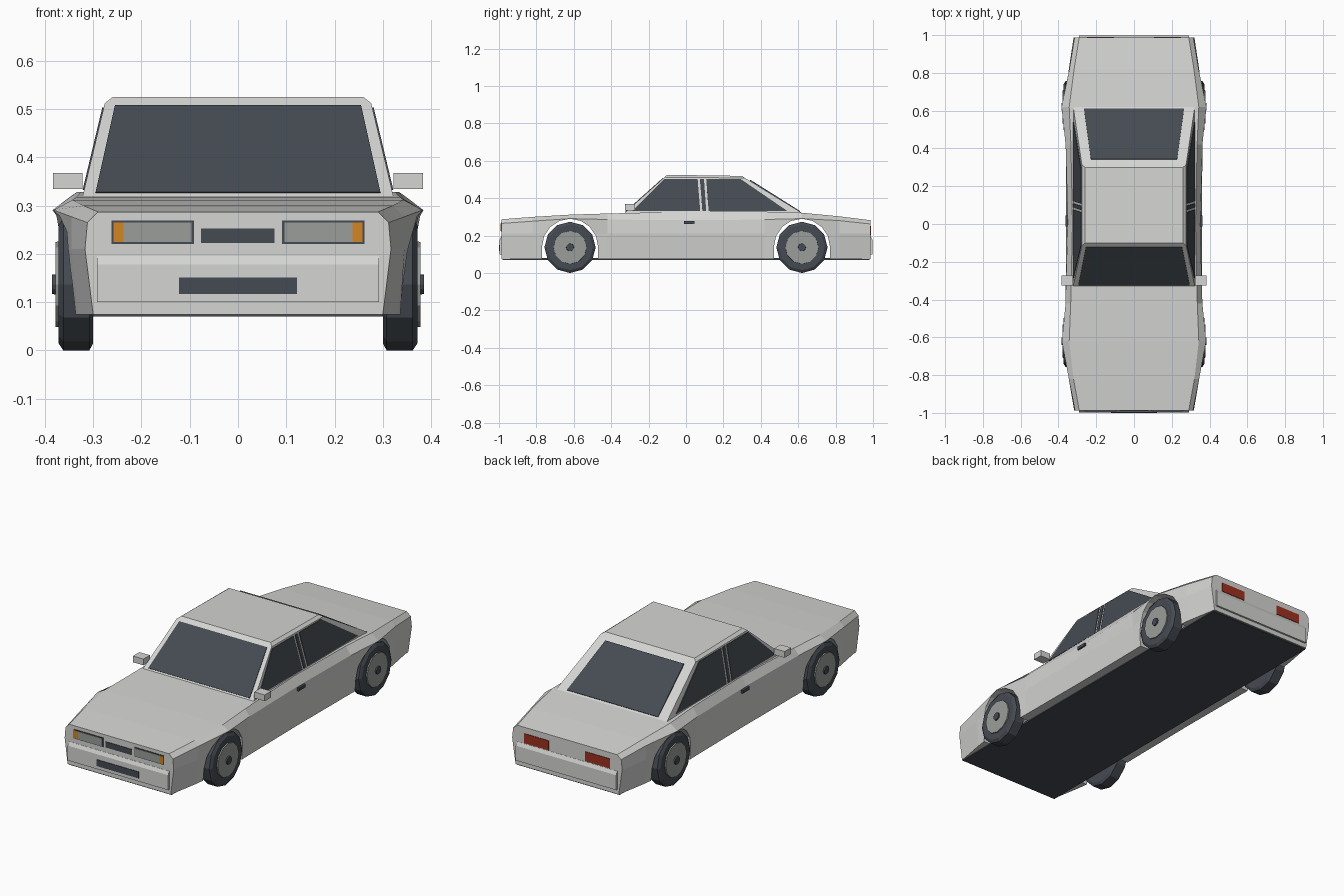
import bpy
import bmesh
from math import sin, cos, pi
from mathutils import Vector

if "Cube" in bpy.data.objects:
    bpy.data.objects.remove(bpy.data.objects["Cube"])


def material(name, rgb):
    m = bpy.data.materials.new(name)
    m.use_nodes = True
    m.diffuse_color = (*rgb, 1)
    m.node_tree.nodes["Principled BSDF"].inputs["Base Color"].default_value = (*rgb, 1)
    return m


PAINT = material("silver_paint", (0.66, 0.66, 0.65))
DARK = material("dark_glass_and_rubber", (0.06, 0.07, 0.085))
LENS = material("grey_lens", (0.32, 0.34, 0.32))
AMBER = material("amber", (0.65, 0.24, 0.015))
RED = material("tail_red", (0.34, 0.03, 0.015))


def loft(name, rings, mat):
    """Join rings of equal point count into a capped solid."""
    bm = bmesh.new()
    loops = [[bm.verts.new(p) for p in ring] for ring in rings]
    n = len(loops[0])
    for a, b in zip(loops, loops[1:]):
        for i in range(n):
            j = (i + 1) % n
            bm.faces.new((a[i], a[j], b[j], b[i]))
    bm.faces.new(loops[0][::-1])
    bm.faces.new(loops[-1])
    bmesh.ops.recalc_face_normals(bm, faces=bm.faces)
    mesh = bpy.data.meshes.new(name)
    bm.to_mesh(mesh)
    bm.free()
    mesh.materials.append(mat)
    ob = bpy.data.objects.new(name, mesh)
    bpy.context.collection.objects.link(ob)
    return ob


def rect(x0, x1, z0, z1, y):
    return [(x0, y, z0), (x1, y, z0), (x1, y, z1), (x0, y, z1)]


def box(name, x, y, z, mat):
    return loft(name, [rect(*x, *z, y[0]), rect(*x, *z, y[1])], mat)


def plate(name, pts, mat, out, t=0.005):
    """Thin panel lying on a surface, raised towards the direction out."""
    p = [Vector(q) for q in pts]
    n = (p[1] - p[0]).cross(p[2] - p[0]).normalized()
    if n.dot(Vector(out)) < 0:
        n = -n
    return loft(name, [[q - n * 0.003 for q in p], [q + n * t for q in p]], mat)


def lathe(name, profile, s, y, mat, z=0.137, sides=12):
    rings = [[(s * x, y + r * sin(2 * pi * i / sides), z - r * cos(2 * pi * i / sides))
              for i in range(sides)] for x, r in profile]
    return loft(name, rings, mat)


# Lower body: y, sill x, crease x, shoulder x, shoulder z, deck x, deck z
stations = [
    (-0.987, 0.300, 0.317, 0.312, 0.265, 0.290, 0.287),
    (-0.82, 0.330, 0.345, 0.345, 0.277, 0.320, 0.300),
    (-0.62, 0.355, 0.365, 0.382, 0.291, 0.343, 0.312),
    (-0.42, 0.350, 0.360, 0.362, 0.286, 0.335, 0.318),
    (0.00, 0.347, 0.360, 0.350, 0.282, 0.326, 0.328),
    (0.42, 0.350, 0.360, 0.362, 0.286, 0.334, 0.328),
    (0.62, 0.355, 0.365, 0.384, 0.291, 0.343, 0.322),
    (0.82, 0.330, 0.345, 0.342, 0.280, 0.317, 0.303),
    (0.987, 0.300, 0.320, 0.314, 0.262, 0.290, 0.282),
]
rings = []
for y, sill, crease, sx, sz, dx, dz in stations:
    half = [(sill, 0.075), (crease, 0.21), (sx, sz), (dx, dz)]
    rings.append([(x, y, z) for x, z in half] + [(-x, y, z) for x, z in half[::-1]])
body = loft("body", rings, PAINT)

# Wheel arches
WHEELS = {"front": -0.62, "rear": 0.62}
for y in WHEELS.values():
    arc = [(y + 0.15 * cos(pi * i / 8), 0.14 + 0.15 * sin(pi * i / 8)) for i in range(9)]
    arc += [(y - 0.15, -0.1), (y + 0.15, -0.1)]
    cutter = loft("arch_cutter", [[(x, a, b) for a, b in arc] for x in (-0.5, 0.5)], PAINT)
    cutter.hide_render = True
    cut = body.modifiers.new("arch", "BOOLEAN")
    cut.operation = "DIFFERENCE"
    cut.solver = "EXACT"
    cut.object = cutter
    bpy.context.view_layer.objects.active = body
    bpy.ops.object.modifier_apply(modifier=cut.name)
    bpy.data.objects.remove(cutter)

box("floor", (-0.3, 0.3), (-0.98, 0.98), (0.07, 0.08), DARK)

# Cabin with chamfered roof
BASE_X, BASE_Z, EAVE_X, EAVE_Z = 0.323, 0.315, 0.276, 0.512
cabin = []
for hx, y0, y1, z0, z1 in ((BASE_X, -0.335, 0.63, BASE_Z, BASE_Z),
                           (EAVE_X, -0.115, 0.315, EAVE_Z, 0.508),
                           (0.26, -0.1, 0.3, 0.525, 0.519)):
    cabin.append([(-hx, y0, z0), (hx, y0, z0), (hx, y1, z1), (-hx, y1, z1)])
loft("cabin", cabin, PAINT)


def slope(y0, y1, z):
    """Point on the straight line from cabin base to eave at height z."""
    return y0 + (y1 - y0) * (z - BASE_Z) / (EAVE_Z - BASE_Z)


# Windscreen and rear window
for name, y0, y1, za, zb, xa, xb, d in (
        ("windscreen", -0.335, -0.115, 0.326, 0.506, 0.295, 0.255, -1),
        ("rear_window", 0.63, 0.317, 0.328, 0.496, 0.265, 0.228, 1)):
    ya, yb = slope(y0, y1, za), slope(y0, y1, zb)
    plate(name, [(-xa, ya, za), (xa, ya, za), (xb, yb, zb), (-xb, yb, zb)],
          DARK, (0, d, 1), 0.003)

# Parts repeated on both sides
for side, s in (("left", 1), ("right", -1)):
    lo, hi = 0.332, 0.503
    xl, xh = slope(BASE_X, EAVE_X, lo), slope(BASE_X, EAVE_X, hi)
    for name, a, b, c, d in (("front_window", -0.285, 0.076, 0.062, -0.115),
                             ("pillar_strip", 0.088, 0.108, 0.096, 0.074),
                             ("rear_side_window", 0.121, 0.54, 0.29, 0.108)):
        plate(f"{side}_{name}", [(s * xl, a, lo), (s * xl, b, lo), (s * xh, c, hi),
                                 (s * xh, d, hi)], DARK, (s, 0, 0), 0.003)
    box(f"{side}_mirror", sorted((s * 0.322, s * 0.383)), (-0.325, -0.272), (0.335, 0.368), PAINT)
    box(f"{side}_door_handle", sorted((s * 0.345, s * 0.362)), (-0.012, 0.045), (0.262, 0.278), DARK)

    # Wheels
    for end, y in WHEELS.items():
        lathe(f"{side}_{end}_tyre", [(0.30, 0.122), (0.308, 0.137), (0.362, 0.137),
                                     (0.372, 0.122)], s, y, DARK)
        lathe(f"{side}_{end}_rim", [(0.35, 0.09), (0.378, 0.088)], s, y, LENS)
        lathe(f"{side}_{end}_hub", [(0.37, 0.022), (0.385, 0.02)], s, y, DARK)

    # Lamps
    for name, a, b, z0, z1, y, mat, t in (
            ("headlamp_frame", 0.091, 0.262, 0.221, 0.269, -0.987, DARK, 0.003),
            ("headlamp", 0.096, 0.237, 0.225, 0.265, -0.987, LENS, 0.005),
            ("indicator", 0.237, 0.258, 0.225, 0.265, -0.987, AMBER, 0.005),
            ("tail_lamp", 0.105, 0.25, 0.2, 0.25, 0.987, RED, 0.003)):
        plate(f"{side}_{name}", rect(s * a, s * b, z0, z1, y), mat, (0, y, 0), t)

plate("grille", rect(-0.077, 0.076, 0.223, 0.253, -0.987), DARK, (0, -1, 0), 0.003)
plate("number_plate", rect(-0.122, 0.122, 0.117, 0.151, -0.997), DARK, (0, -1, 0), 0.003)

# Bumpers with a sloping top edge
for end, d in (("front", -1), ("rear", 1)):
    edge = [(0.98, 0.1), (0.997, 0.1), (0.997, 0.178), (0.988, 0.196), (0.98, 0.196)]
    loft(f"{end}_bumper", [[(x, d * y, z) for y, z in edge] for x in (-0.292, 0.292)], PAINT)
